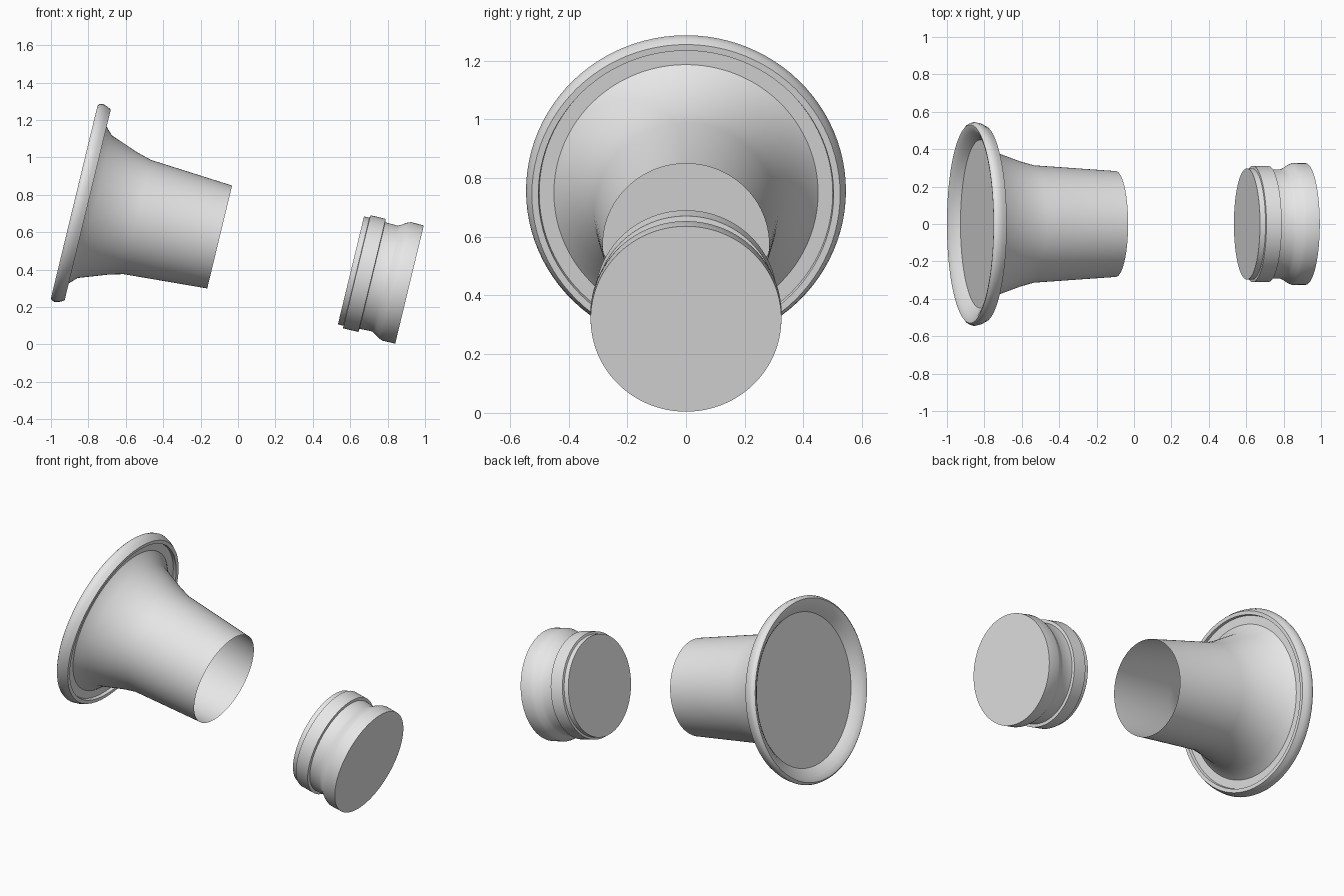
import bpy
import bmesh
import math

old = bpy.data.objects.get("Cube")
if old:
    bpy.data.objects.remove(old, do_unlink=True)

SEGMENTS = 96
TILT = math.radians(103.6)  # turns local z into the shared sloping axis

grey = bpy.data.materials.new("light_grey")
grey.use_nodes = True
grey.diffuse_color = (0.8, 0.8, 0.8, 1)
grey.node_tree.nodes["Principled BSDF"].inputs["Base Color"].default_value = (0.8, 0.8, 0.8, 1)


def lathe(name, profile, origin, closed=False, cap_start=False, cap_end=False):
    """Spin (radius, axial position) points around the sloping axis."""
    bm = bmesh.new()
    rings = []
    for r, s in profile:
        angles = [math.tau * i / SEGMENTS for i in range(SEGMENTS)]
        rings.append([bm.verts.new((r * math.cos(a), r * math.sin(a), s)) for a in angles])
    pairs = list(zip(rings, rings[1:]))
    if closed:
        pairs.append((rings[-1], rings[0]))
    for a, b in pairs:
        for i in range(SEGMENTS):
            j = (i + 1) % SEGMENTS
            bm.faces.new((a[i], a[j], b[j], b[i]))
    if cap_start:
        bm.faces.new(rings[0])
    if cap_end:
        bm.faces.new(rings[-1])
    bmesh.ops.recalc_face_normals(bm, faces=bm.faces)
    mesh = bpy.data.meshes.new(name)
    bm.to_mesh(mesh)
    bm.free()
    mesh.materials.append(grey)
    obj = bpy.data.objects.new(name, mesh)
    obj.location = origin
    obj.rotation_euler = (0, TILT, 0)
    bpy.context.collection.objects.link(obj)
    bpy.ops.object.select_all(action="DESELECT")
    obj.select_set(True)
    bpy.context.view_layer.objects.active = obj
    bpy.ops.object.shade_smooth_by_angle(angle=math.radians(35))
    return obj


horn_origin = (-0.098, 0, 0.574)
cap_origin = (0.917, 0, 0.32)

# Flared tube: open at the narrow end, closed by a disc at the wide end
lathe("flared_tube",
      [(0.283, 0), (0.314, -0.453), (0.335, -0.53), (0.392, -0.687), (0.45, -0.745)],
      horn_origin, cap_end=True)

# Rounded rim with a shallow recess in front and a dished back
lathe("flange_rim",
      [(0.45, -0.745), (0.5, -0.745), (0.503, -0.727), (0.525, -0.726),
       (0.538, -0.75), (0.545, -0.777), (0.54, -0.792), (0.53, -0.8),
       (0.515, -0.797), (0.495, -0.785), (0.47, -0.766)],
      horn_origin, closed=True)

# Separate end plug: small lip, groove, raised band, neck and wide head
lathe("end_plug",
      [(0.297, -0.322), (0.297, -0.292), (0.311, -0.29), (0.311, -0.206),
       (0.293, -0.204), (0.291, -0.135), (0.3, -0.118), (0.318, -0.09),
       (0.326, -0.07), (0.325, 0)],
      cap_origin, cap_start=True, cap_end=True)
